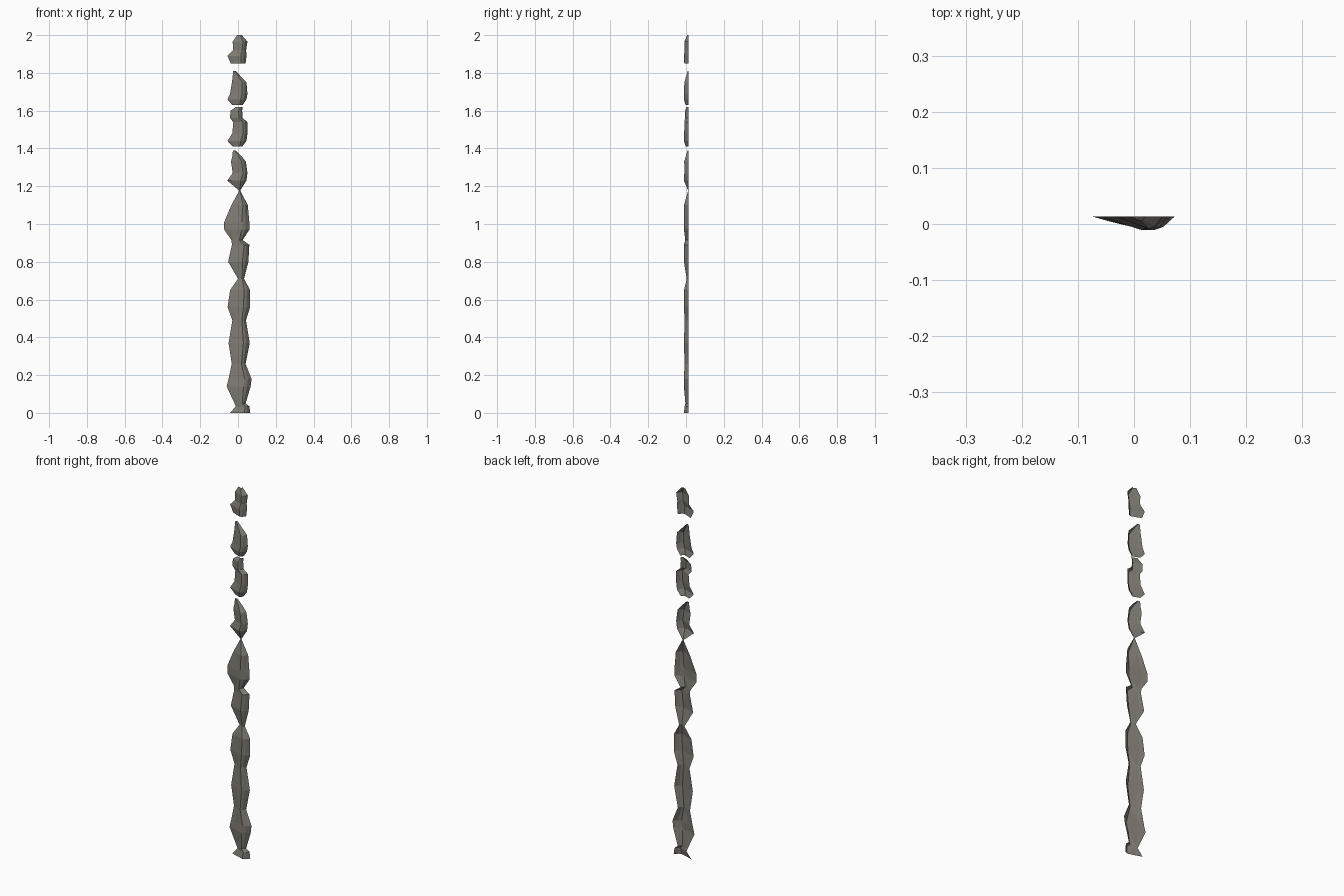
import bpy, bmesh

# One weathered stone colour
stone = bpy.data.materials.new("weathered_stone")
stone.diffuse_color = (0.215, 0.2, 0.172, 1)

# Chunks of the broken rock strip: rows of (height, left edge, right edge)
CHUNKS = {
    "long_lower_rock": [
        (0.0, -.042, .065), (.035, -.012, .06), (.05, -.018, .04),
        (.14, -.06, .067), (.18, -.05, .072), (.26, -.033, .04),
        (.37, -.05, .062), (.49, -.03, .042), (.56, -.055, .064),
        (.65, -.042, .064), (.71, .0, .032), (.80, -.052, .055),
        (.89, -.032, .06), (.915, -.035, .025), (.97, -.073, .06),
        (1.01, -.073, .06), (1.1, -.035, .052), (1.18, .008, .01)],
    "rock_chunk_low": [
        (1.175, .008, .01), (1.23, -.057, .045), (1.27, -.028, .05),
        (1.33, -.037, .042), (1.36, -.03, .018), (1.39, -.027, -.012)],
    "rock_chunk_middle": [
        (1.41, -.028, .022), (1.44, -.056, .045), (1.48, -.03, .05),
        (1.54, -.025, .05), (1.56, -.042, .025), (1.6, -.04, .022),
        (1.62, -.01, .025)],
    "rock_chunk_high": [
        (1.63, -.03, .025), (1.66, -.056, .045), (1.69, -.042, .05),
        (1.75, -.032, .045), (1.81, -.025, -.012)],
    "rock_chunk_top": [
        (1.85, -.038, .04), (1.89, -.056, .045), (1.92, -.027, .043),
        (1.965, -.028, .05), (2.0, -.005, .02)],
}
BACK = 0.013
# Cross-section: (fraction across, fraction of depth), open at the back
SECTION = [(0, 0), (.2, .32), (.7, 1), (.84, .75), (1, 0)]


def build_rock(name, rows):
    bm = bmesh.new()
    rings = []
    for z, left, right in rows:
        w = right - left
        depth = 0.024 * min(1, w / 0.085)
        rings.append([bm.verts.new((left + f * w, BACK - d * depth, z))
                      for f, d in SECTION])
    for a, b in zip(rings, rings[1:]):
        for i in range(len(SECTION) - 1):
            bm.faces.new((a[i], a[i + 1], b[i + 1], b[i]))
    bmesh.ops.triangulate(bm, faces=bm.faces[:])
    mesh = bpy.data.meshes.new(name)
    bm.to_mesh(mesh)
    bm.free()
    mesh.materials.append(stone)
    bpy.context.collection.objects.link(bpy.data.objects.new(name, mesh))


for chunk, rows in CHUNKS.items():
    build_rock(chunk, rows)
